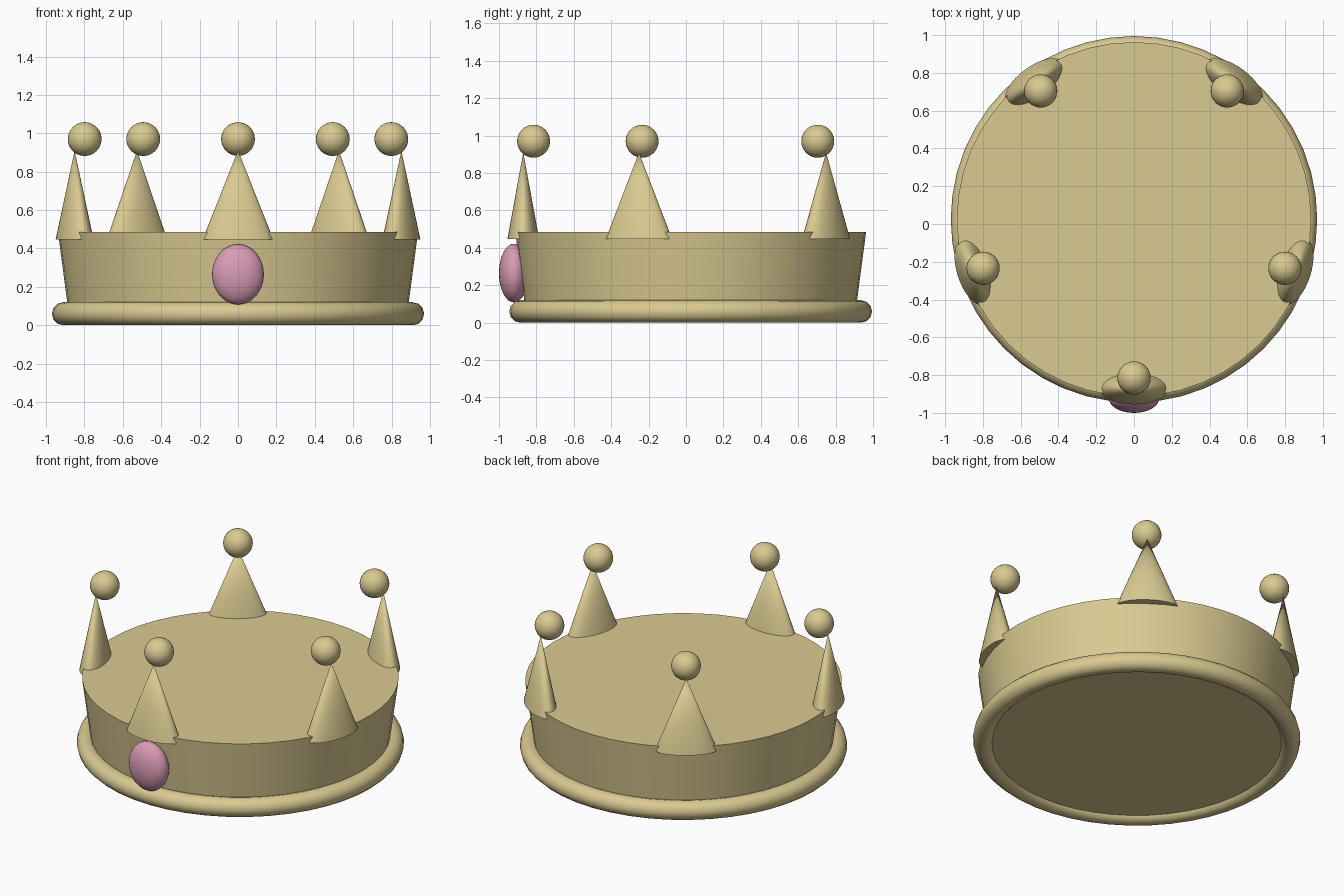
import bpy
import math

cube = bpy.data.objects.get("Cube")
if cube:
    bpy.data.objects.remove(cube, do_unlink=True)

CENTRE_Y = 0.025


def material(name, rgb):
    mat = bpy.data.materials.new(name)
    mat.use_nodes = True
    colour = (*rgb, 1.0)
    mat.diffuse_color = colour
    mat.node_tree.nodes["Principled BSDF"].inputs["Base Color"].default_value = colour
    return mat


def finish(name, mat, scale=None):
    """Name, scale, colour and smooth the object just added."""
    obj = bpy.context.object
    obj.name = name
    if scale:
        obj.scale = scale
    obj.data.materials.append(mat)
    bpy.ops.object.shade_smooth_by_angle(angle=math.radians(35))
    return obj


gold = material("pale gold", (0.70, 0.59, 0.285))
pink = material("pink gem", (0.70, 0.33, 0.46))

# Closed band, flaring slightly towards the top
BOTTOM, TOP = 0.03, 0.485
bpy.ops.mesh.primitive_cone_add(
    vertices=48, radius1=0.878, radius2=0.938, depth=TOP - BOTTOM,
    location=(0, CENTRE_Y, (TOP + BOTTOM) / 2))
finish("band", gold)

# Rounded rim around the foot
bpy.ops.mesh.primitive_torus_add(
    major_segments=48, minor_segments=12, major_radius=0.91,
    minor_radius=0.06, location=(0, CENTRE_Y, 0.06))
finish("base_rim", gold)

# Five flattened spikes, each with a ball set slightly inwards
BASE, TIP = 0.447, 0.91
for i in range(5):
    angle = math.radians(-90 + 72 * i)
    dx, dy = math.cos(angle), math.sin(angle)
    bpy.ops.mesh.primitive_cone_add(
        vertices=32, radius1=1, radius2=0, depth=TIP - BASE,
        location=(0.895 * dx, CENTRE_Y + 0.895 * dy, (BASE + TIP) / 2),
        rotation=(0, 0, angle))
    finish(f"spike_{i + 1}", gold, (0.085, 0.185, 1))
    bpy.ops.mesh.primitive_uv_sphere_add(
        segments=32, ring_count=16, radius=0.088,
        location=(0.84 * dx, CENTRE_Y + 0.84 * dy, 0.97))
    finish(f"spike_ball_{i + 1}", gold)

# Oval gem on the front
bpy.ops.mesh.primitive_uv_sphere_add(
    segments=32, ring_count=16, radius=1, location=(0, -0.92, 0.265))
finish("front_gem", pink, (0.135, 0.08, 0.157))
